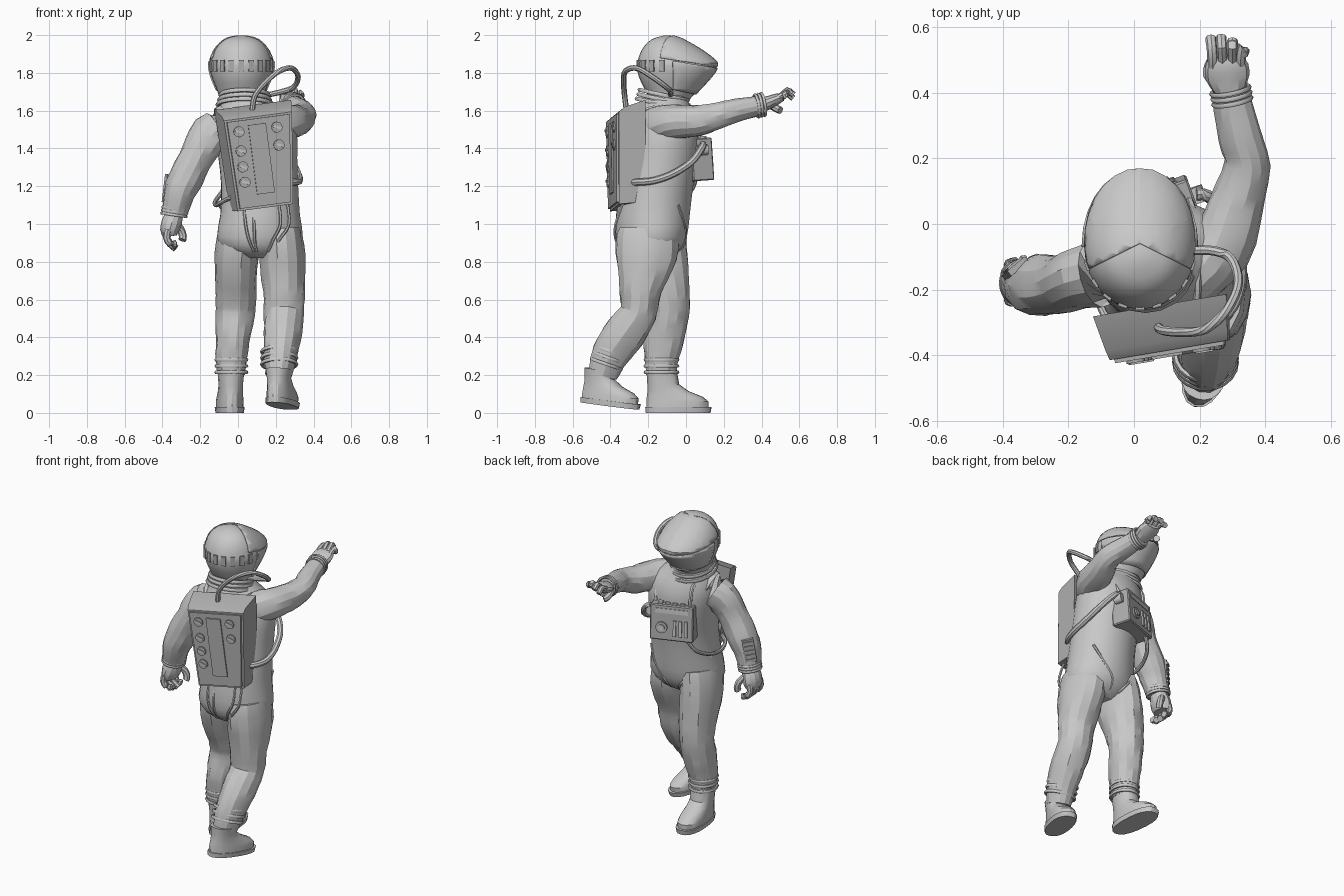
import bpy, bmesh, math, random
from mathutils import Vector as V, Matrix as M

if "Cube" in bpy.data.objects:
    bpy.data.objects.remove(bpy.data.objects["Cube"])

random.seed(4)


def mat(name, c):
    m = bpy.data.materials.new(name)
    m.diffuse_color = (c, c, c, 1)
    m.use_nodes = True
    m.node_tree.nodes["Principled BSDF"].inputs["Base Color"].default_value = m.diffuse_color
    return m


SUIT, PACK = mat("suit grey", 0.58), mat("equipment grey", 0.42)


def finish(name, bm, m=SUIT, angle=28):
    bmesh.ops.recalc_face_normals(bm, faces=bm.faces)
    me = bpy.data.meshes.new(name)
    bm.to_mesh(me)
    bm.free()
    ob = bpy.data.objects.new(name, me)
    bpy.context.collection.objects.link(ob)
    me.materials.append(m)
    bpy.ops.object.select_all(action='DESELECT')
    ob.select_set(True)
    bpy.context.view_layer.objects.active = ob
    bpy.ops.object.shade_smooth_by_angle(angle=math.radians(angle))
    return ob


def skin(rings):
    """Closed tube through equal-length rings of points."""
    bm = bmesh.new()
    vs = [[bm.verts.new(p) for p in r] for r in rings]
    n = len(vs[0])
    for a, b in zip(vs, vs[1:]):
        for i in range(n):
            bm.faces.new((a[i], a[(i + 1) % n], b[(i + 1) % n], b[i]))
    bm.faces.new(vs[0])
    bm.faces.new(vs[-1])
    return bm


def smooth_path(rows, sub):
    """Catmull-Rom resampling of rows of numbers."""
    out = []
    for i in range(len(rows) - 1):
        p0, p1, p2, p3 = (rows[max(0, min(len(rows) - 1, i + k))] for k in (-1, 0, 1, 2))
        for s in range(sub):
            t = s / sub
            out.append([0.5 * (2 * b + (c - a) * t + (2 * a - 5 * b + 4 * c - d) * t * t
                        + (3 * b - a - 3 * c + d) * t ** 3) for a, b, c, d in zip(p0, p1, p2, p3)])
    return out + [list(rows[-1])]


def limb(name, rows, n=14, sub=3, wrinkle=0.03, m=SUIT):
    """Rows are x, y, z, radius across, radius deep."""
    rows = smooth_path(rows, sub)
    pts = [V(r[:3]) for r in rows]
    rings = []
    for i, r in enumerate(rows):
        t = (pts[min(i + 1, len(pts) - 1)] - pts[max(i - 1, 0)]).normalized()
        ref = V((1, 0, 0)) if abs(t.x) < 0.85 else V((0, 1, 0))
        u = (ref - t * ref.dot(t)).normalized()
        w = t.cross(u)
        ring = []
        for k in range(n):
            a, j = 2 * math.pi * k / n, 1 + random.uniform(-wrinkle, wrinkle)
            ring.append(pts[i] + (u * math.cos(a) * r[3] + w * math.sin(a) * r[4]) * j)
        rings.append(ring)
    return finish(name, skin(rings), m, 22 if wrinkle else 40)


def tube(name, pts, r, n=8, sub=4, m=SUIT):
    return limb(name, [(*p, r, r) for p in pts], n, sub, 0, m)


def slices(rows, n, mid, mx=M(), e=1.0):
    """Rows are z, half width, back y, front y: stacked egg outlines."""
    def soft(v):
        return math.copysign(abs(v) ** e, v)
    rings = []
    for z, hw, yb, yf in rows:
        c = yb + (yf - yb) * mid
        rings.append([mx @ V((hw * soft(math.cos(a)),
                              c + soft(math.sin(a)) * ((yf - c) if math.sin(a) > 0 else (c - yb)), z))
                      for a in (2 * math.pi * k / n for k in range(n))])
    return skin(rings)


def ring(name, c, axis, rx, ry, r=0.012, m=SUIT):
    q = M.Translation(c) @ V(axis).to_track_quat('Z', 'X').to_matrix().to_4x4()
    bm = bmesh.new()
    loops = [[bm.verts.new(q @ V(((rx + r * math.cos(b)) * math.cos(a), (ry + r * math.cos(b)) * math.sin(a),
              r * math.sin(b)))) for b in (math.tau * j / 6 for j in range(6))]
             for a in (math.tau * i / 20 for i in range(20))]
    for i in range(20):
        for j in range(6):
            a, b = loops[i], loops[(i + 1) % 20]
            bm.faces.new((a[j], b[j], b[(j + 1) % 6], a[(j + 1) % 6]))
    return finish(name, bm, m, 60)


def box(name, mx, c, size, m=PACK, bevel=0.0):
    bm = bmesh.new()
    bmesh.ops.create_cube(bm, size=1, matrix=mx @ M.Translation(c) @ M.Diagonal((*size, 1)))
    if bevel:
        bmesh.ops.bevel(bm, geom=bm.edges[:], offset=bevel, segments=1, affect='EDGES')
    return finish(name, bm, m)


def disc(name, mx, c, r, depth, m=PACK):
    bm = bmesh.new()
    bmesh.ops.create_cone(bm, cap_ends=True, segments=16, radius1=r, radius2=r, depth=depth,
                          matrix=mx @ M.Translation(c) @ M.Rotation(math.pi / 2, 4, 'X'))
    return finish(name, bm, m)


def turn(deg, axis):
    return M.Rotation(math.radians(deg), 4, axis)


# Torso
body = [(0.82, .115, -.19, .10, .10), (0.86, .115, -.19, .19, .155), (0.93, .116, -.185, .23, .188),
        (1.05, .117, -.175, .212, .195), (1.2, .115, -.155, .205, .193), (1.35, .105, -.13, .21, .195),
        (1.48, .095, -.115, .22, .187), (1.57, .08, -.115, .2, .163), (1.63, .055, -.115, .15, .133),
        (1.68, .035, -.115, .12, .12)]
rings = []
for z, cx, cy, rx, ry in smooth_path(body, 2):
    q = M.Translation((cx, cy, z)) @ turn(10, 'Z')
    rings.append([q @ V((rx * math.cos(a), ry * math.sin(a), 0)) for a in (math.tau * k / 24 for k in range(24))])
finish("torso", skin(rings))

# Legs and ankle rings
limb("rear_leg", [(.225, -.2, .97, .11, .16), (.235, -.21, .83, .122, .166), (.243, -.24, .65, .112, .115),
                  (.242, -.254, .53, .105, .1), (.237, -.325, .42, .1, .112), (.225, -.4, .31, .088, .1),
                  (.215, -.44, .2, .07, .08)])
limb("front_leg", [(.01, -.17, .97, .11, .16), (-.008, -.15, .83, .115, .16), (-.012, -.1, .62, .108, .122),
                   (-.015, -.092, .52, .102, .108), (-.028, -.12, .38, .09, .108), (-.035, -.13, .28, .083, .09),
                   (-.035, -.132, .2, .072, .08)])
for k in range(3):
    ring("front_ankle_ring", (-.035, -.13, .215 + .033 * k), (0, 0, 1), .08, .085, .01)
    ring("rear_ankle_ring", (.218, -.422 + .012 * k, .258 + .033 * k), (0, .35, 1), .083, .092, .01)

# Boots and soles
for side, top, mx in (("front", .23, M.Translation((-.037, -.13, 0)) @ turn(4, 'Z')),
                      ("rear", .195, M.Translation((.207, -.483, .047)) @ turn(-18, 'Z') @ turn(-7, 'X') @ M.Scale(.95, 4))):
    finish(side + "_boot", slices([(.025, .072, -.08, .25), (.06, .073, -.08, .25), (.085, .07, -.078, .22),
                                   (.115, .067, -.074, .145), (.15, .065, -.075, .095), (top, .072, -.08, .08)],
                                  20, .55, mx, .9))
    finish(side + "_sole", slices([(0, .074, -.083, .26), (.03, .078, -.086, .266)], 20, .55, mx, .85))

# Arms and cuffs
limb("raised_arm", [(.17, -.16, 1.515, .1, .11), (.266, -.07, 1.54, .098, .093), (.312, .06, 1.547, .085, .083),
                    (.345, .18, 1.578, .07, .07), (.322, .27, 1.602, .066, .063), (.296, .39, 1.627, .058, .053)])
limb("lowered_arm", [(-.05, -.14, 1.53, .09, .11), (-.145, -.16, 1.475, .11, .095), (-.208, -.18, 1.375, .092, .088),
                     (-.272, -.186, 1.25, .093, .093), (-.312, -.19, 1.16, .082, .086), (-.337, -.18, 1.05, .066, .068)])
for k in range(3):
    ring("raised_cuff", (.3 - .003 * k, .375 + .016 * k, 1.625 + .004 * k), (-.2, 1, .18), .06, .058, .008)
    ring("lowered_cuff", (-.333 - .003 * k, -.18, 1.08 - .016 * k), (.15, 0, 1), .066, .068, .008)

# Forearm control strip on the lowered arm
arm = M.Translation((-.356, -.144, 1.185)) @ turn(40, 'Z') @ turn(9, 'Y')
box("forearm_panel", arm, (0, .01, 0), (.07, .02, .15))
for k in range(5):
    box("forearm_button", arm, (0, .022, -.056 + .028 * k), (.055, .01, .014))

# Raised hand
limb("raised_palm", [(.294, .41, 1.632, .05, .038), (.285, .45, 1.648, .068, .034), (.284, .49, 1.665, .064, .028),
                     (.285, .515, 1.67, .048, .018)], 12, 2, .01)
for x0, x1, y1, z1 in ((.24, .235, .568, 1.672), (.27, .266, .57, 1.69), (.3, .3, .56, 1.695), (.325, .335, .532, 1.68)):
    tube("raised_finger", [(x0, .47, 1.658), (x0, .505, 1.68), ((x0 + x1) / 2, .54, z1 + .015), (x1, y1 - .012, z1 + .003),
                           (x1, y1, z1 - .006)], .0165, 8, 2)
tube("raised_thumb", [(.25, .43, 1.64), (.23, .455, 1.625), (.235, .485, 1.608), (.245, .5, 1.602)], .02, 8, 2)

# Lowered hand
limb("lowered_palm", [(-.337, -.18, 1.05, .047, .052), (-.35, -.178, 1.01, .054, .067), (-.362, -.176, .965, .05, .07),
                      (-.36, -.176, .935, .036, .058)], 12, 2, .01)
for k, tip in enumerate((.895, .875, .87, .885)):
    y = -.232 + .036 * k
    tube("lowered_finger", [(-.37, y, .97), (-.378, y, .93), (-.36, y + .005, .897), (-.328, y + .01, tip)], .0195, 8, 2)
tube("lowered_thumb", [(-.335, -.14, 1.01), (-.305, -.115, .975), (-.292, -.112, .935), (-.295, -.118, .915)], .021, 8, 2)

# Helmet, chin frame and visor with a V-shaped top edge
shell = [(1.66, .112, -.19, .02), (1.72, .134, -.222, .075), (1.78, .158, -.25, .13), (1.835, .17, -.26, .166),
         (1.865, .166, -.256, .155), (1.915, .146, -.238, .09), (1.96, .11, -.205, .015), (1.985, .07, -.165, -.035),
         (1.998, .015, -.115, -.085)]
shell = smooth_path(shell, 2)
at = M.Translation((.018, 0, 0))
finish("helmet", slices(shell, 28, .45, at))


def shell_plate(name, planes, thick, split=(), keep=lambda c: True):
    bm = slices(shell, 28, .45, at)
    for co, no in planes:
        bmesh.ops.bisect_plane(bm, geom=bm.verts[:] + bm.edges[:] + bm.faces[:], plane_co=co, plane_no=no, clear_inner=True)
    for co, no in split:
        bmesh.ops.bisect_plane(bm, geom=bm.verts[:] + bm.edges[:] + bm.faces[:], plane_co=co, plane_no=no)
    bmesh.ops.delete(bm, geom=[f for f in bm.faces if not keep(f.calc_center_median())], context='FACES')
    s = finish(name, bm).modifiers.new("thickness", 'SOLIDIFY')
    s.thickness, s.offset = thick, 1


shell_plate("chin_frame", [((0, -.07, 0), (0, 1, 0)), ((0, -.07, 1.862), (0, -.15, -1)), ((0, 0, 1.70), (0, .2, 1))], .008)
shell_plate("visor", [((0, -.07, 1.868), (0, .15, 1))], .005,
            [((.018, 0, 0), (1, 0, 0)), ((.018, -.06, 0), (.5, 1, 0)), ((.018, -.06, 0), (-.5, 1, 0))],
            lambda c: c.y + .06 + .5 * abs(c.x - .018) > 0)

# Vent blocks round the back of the helmet
for k in range(9):
    a = math.radians(198 + 18 * k)
    q = M.Translation((.018 + .168 * math.cos(a), -.07 + .187 * math.sin(a), 1.838)) @ turn(math.degrees(a) + 90, 'Z')
    box("helmet_vent", q, (0, 0, 0), (.028, .012, .06), PACK)

# Neck rings
for k, r in enumerate((.145, .136, .13)):
    ring("neck_ring", (.035, -.118, 1.632 + .025 * k), (0, .22, 1), r, r - .002, .012)

# Backpack: tapered case with sloping top, narrower at the back
pk = M.Translation((.118, -.383, 1.345)) @ turn(9.5, 'Z') @ turn(-7.5, 'Y')


def edge(s, y, z, inset=0):
    h = (z + .26) / .5
    return pk @ V((.024 * h - .006 + s * (.15 + .035 * h + y * .14 - inset), y, z))


prof = [(0, -.26), (0, .225), (.03, .25), (.14, .285), (.14, -.25)]
finish("backpack", skin([[edge(s, y, z) for y, z in prof] for s in (-1, 1)]), PACK)
finish("backpack_panel", skin([[edge(s, y, z, .012) for s, z in ((-1, -.248), (1, -.248), (1, .215), (-1, .215))]
                               for y in (.005, -.012)]), PACK)
box("backpack_slot", pk, (.004, -.014, 0), (.095, .012, .37))
for u, w in ((-.097, .157), (-.099, .055), (-.101, -.03), (-.1, -.112), (.108, .155), (.107, .06)):
    disc("valve", pk, (u, -.014, w), .029, .012)
    box("valve_bar", pk @ M.Translation((u, -.021, w)) @ turn(25, 'Y'), (0, 0, 0), (.045, .008, .012), SUIT)

# Chest unit with controls
ch = M.Translation((.056, .043, 1.342)) @ turn(20, 'Z') @ turn(4, 'X')
box("chest_unit", ch, (0, 0, 0), (.265, .12, .225), PACK, .006)
disc("chest_dial", ch, (.06, .062, -.03), .036, .016)
disc("chest_dial_cap", ch, (.06, .07, -.03), .02, .016, SUIT)
for k in range(3):
    box("chest_slider", ch, (-.02 - .035 * k, .062, -.03), (.018, .016, .1), SUIT)
for k in range(4):
    box("chest_switch", ch, (.075 - .045 * k, .02, .115), (.028, .05, .014), SUIT)
box("chest_label_plate", ch, (0, .06, .075), (.2, .008, .03), SUIT)
disc("hose_socket", ch, (.14, .0, .05), .028, .05, SUIT)

# Hoses
tube("air_hose", [(.075, -.315, 1.6), (.09, -.325, 1.68), (.15, -.33, 1.755), (.22, -.32, 1.81), (.285, -.26, 1.825),
                  (.318, -.18, 1.78), (.295, -.105, 1.725), (.23, -.08, 1.7), (.14, -.085, 1.68)], .0145)
tube("side_hose", [(.25, -.3, 1.22), (.3, -.25, 1.222), (.325, -.17, 1.23), (.318, -.07, 1.265), (.285, .03, 1.33),
                   (.225, .085, 1.405), (.19, .09, 1.42)], .019)
tube("lower_hose", [(.0, -.32, 1.16), (-.08, -.29, 1.12), (-.115, -.2, 1.1), (-.12, -.08, 1.12), (-.085, .02, 1.17),
                    (-.04, .055, 1.25)], .012)

# Harness straps
for x0, x1 in ((.03, .085), (.075, .1), (.215, .16), (.26, .18)):
    tube("rear_strap", [(x0, -.33, 1.12), (x0 + .01, -.372, 1.0), ((x0 + x1) / 2, -.372, .92), (x1, -.338, .855)], .008, 6)
for s in (-1, 1):
    tube("front_strap", [(.09 + .19 * s, -.1 + .06 * s, 1.1), (.1 + .13 * s, -.04 + .03 * s, 1.0),
                         (.1 + .06 * s, -.005, .91), (.11 + .03 * s, -.05, .85)], .008, 6)
    tube("shoulder_strap", [(.09 + .1 * s, -.27, 1.58), (.075 + .12 * s, -.14, 1.62), (.07 + .12 * s, -.0, 1.57),
                            (.06 + .11 * s, .05 + .02 * s, 1.45)], .012, 6)
